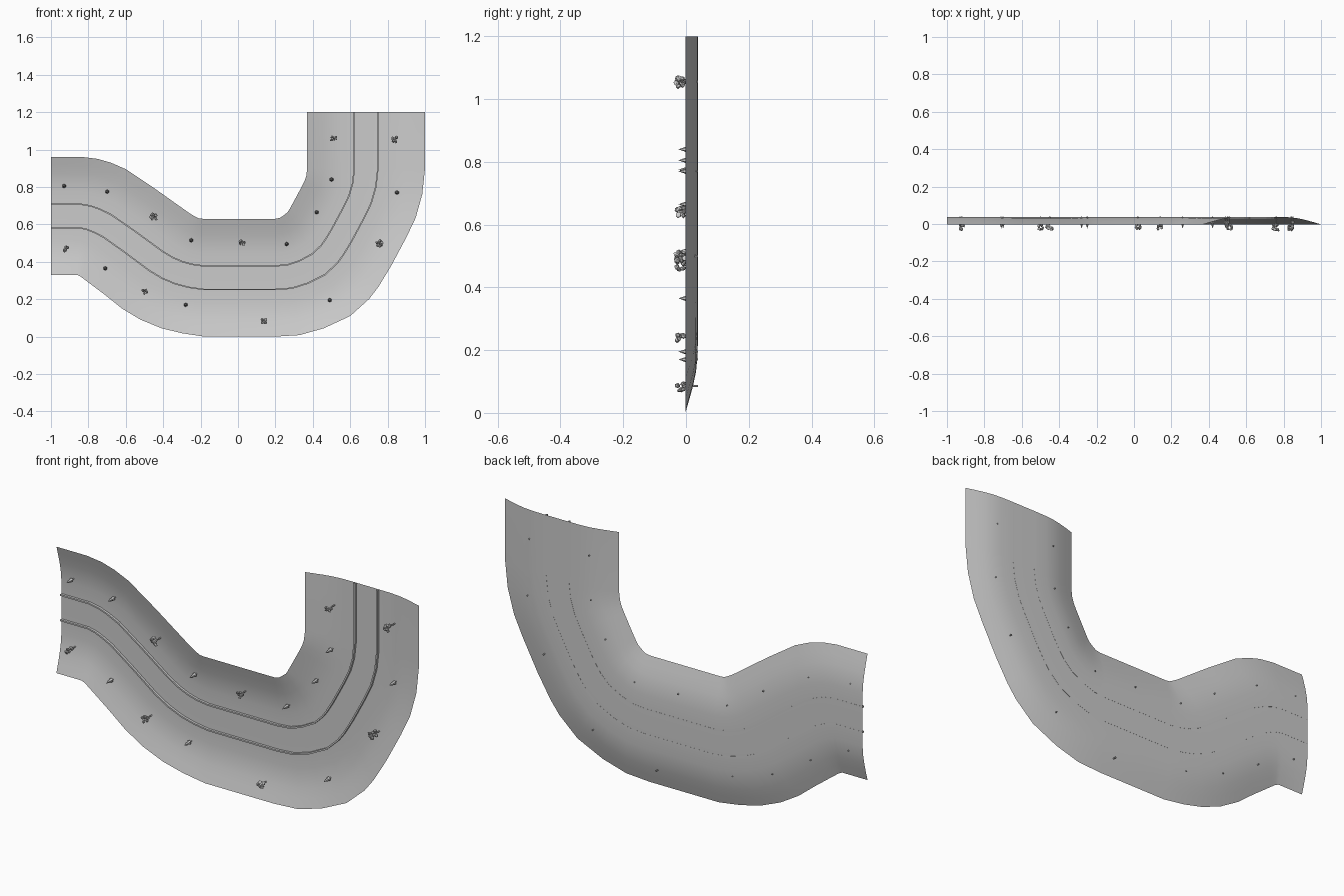
import bpy, bmesh, math, random
from mathutils import Vector, Matrix

if "Cube" in bpy.data.objects:
    bpy.data.objects.remove(bpy.data.objects["Cube"])

random.seed(4)

# Matched stations along the bend: outer x, outer z, inner x, inner z
STATIONS = [
    (-1, .33, -1, .96), (-.86, .33, -.83, .96), (-.84, .32, -.75, .95),
    (-.82, .305, -.68, .93), (-.80, .29, -.60, .895), (-.71, .222, -.45, .795),
    (-.62, .15, -.26, .66), (-.52, .09, -.235, .645), (-.41, .045, -.22, .637),
    (-.30, .018, -.21, .632), (-.18, 0, -.19, .63), (.20, 0, .20, .63),
    (.33, .008, .225, .635), (.46, .045, .24, .645), (.60, .11, .265, .665),
    (.70, .20, .275, .68), (.75, .265, .28, .69), (.82, .38, .287, .702),
    (.90, .53, .34, .80), (.95, .635, .355, .83), (.985, .76, .365, .86),
    (1, .90, .37, .90), (1, 1.2, .37, 1.2)]
# Half of the valley section: fraction across, depth y
HALF = [(0, -.002), (.07, .011), (.14, .023), (.21, .032), (.29, .037), (.4, .038)]
PROFILE = HALF + [(1 - t, y) for t, y in reversed(HALF)]


def across(s, t, y):
    a, b = Vector((s[0], y, s[1])), Vector((s[2], y, s[3]))
    return a.lerp(b, t)


def finish(bm, name):
    bmesh.ops.recalc_face_normals(bm, faces=bm.faces)
    me = bpy.data.meshes.new(name)
    bm.to_mesh(me)
    bm.free()
    ob = bpy.data.objects.new(name, me)
    bpy.context.collection.objects.link(ob)
    return ob


def sweep(name, section, closed=False):
    bm = bmesh.new()
    rows = [[bm.verts.new(across(s, t, y)) for t, y in section] for s in STATIONS]
    n = len(section)
    for r0, r1 in zip(rows, rows[1:]):
        for i in range(n if closed else n - 1):
            j = (i + 1) % n
            bm.faces.new((r0[i], r0[j], r1[j], r1[i]))
    if closed:
        bm.faces.new(rows[0])
        bm.faces.new(rows[-1])
    return finish(bm, name)


# Valley ground, open sheet facing the front
ground = sweep("valley_ground", PROFILE)
if sum((p.normal.y for p in ground.data.polygons)) > 0:
    ground.data.flip_normals()
bpy.context.view_layer.objects.active = ground
ground.select_set(True)
bpy.ops.object.shade_smooth_by_angle(angle=math.radians(30))

# Low kerbs along both sides of the road
for name, t in (("outer_kerb", .4), ("inner_kerb", .6)):
    w = .006
    sweep(name, [(t - w, .0385), (t + w, .0385), (t + w, .026), (t - w, .026)], True)


def cone(bm, x, z, y0, y1, r0, r1, sides):
    m = Matrix.Translation((x, (y0 + y1) / 2, z)) @ Matrix.Rotation(math.pi / 2, 4, 'X')
    bmesh.ops.create_cone(bm, cap_ends=True, segments=sides, radius1=r0, radius2=r1,
                          depth=abs(y1 - y0), matrix=m)


# Leafy trees: trunk and a ragged clump of leaves, growing towards the front
def leafy_tree(x, z, r):
    bm = bmesh.new()
    cone(bm, x, z, .039, -.012, .004, .002, 5)
    for k in range(9):
        d = Vector((random.uniform(-1, 1), random.uniform(-1, 1), random.uniform(-1, 1)))
        c = Vector((x, -.018, z)) + d.normalized() * r * .65
        new = bmesh.ops.create_icosphere(bm, subdivisions=1, radius=r * .38,
                                         matrix=Matrix.Translation(c))["verts"]
        for v in new:
            v.co = c + (v.co - c) * random.uniform(.6, 1.3)
    finish(bm, "leafy_tree")


# Pines: trunk and two stacked cones
def pine_tree(x, z):
    bm = bmesh.new()
    cone(bm, x, z, .039, .012, .003, .003, 5)
    cone(bm, x, z, .016, -.010, .011, .003, 6)
    cone(bm, x, z, -.002, -.024, .008, 0, 6)
    finish(bm, "pine_tree")


for x, z, r in [(-.92, .47, .022), (-.45, .64, .025), (-.5, .24, .021), (.02, .5, .021),
                (.14, .085, .022), (.51, 1.06, .021), (.84, 1.055, .023), (.76, .5, .026)]:
    leafy_tree(x, z, r)
for x, z in [(-.93, .805), (-.7, .775), (-.71, .365), (-.25, .515), (-.28, .17),
             (.26, .495), (.42, .665), (.5, .84), (.49, .195), (.85, .77)]:
    pine_tree(x, z)
